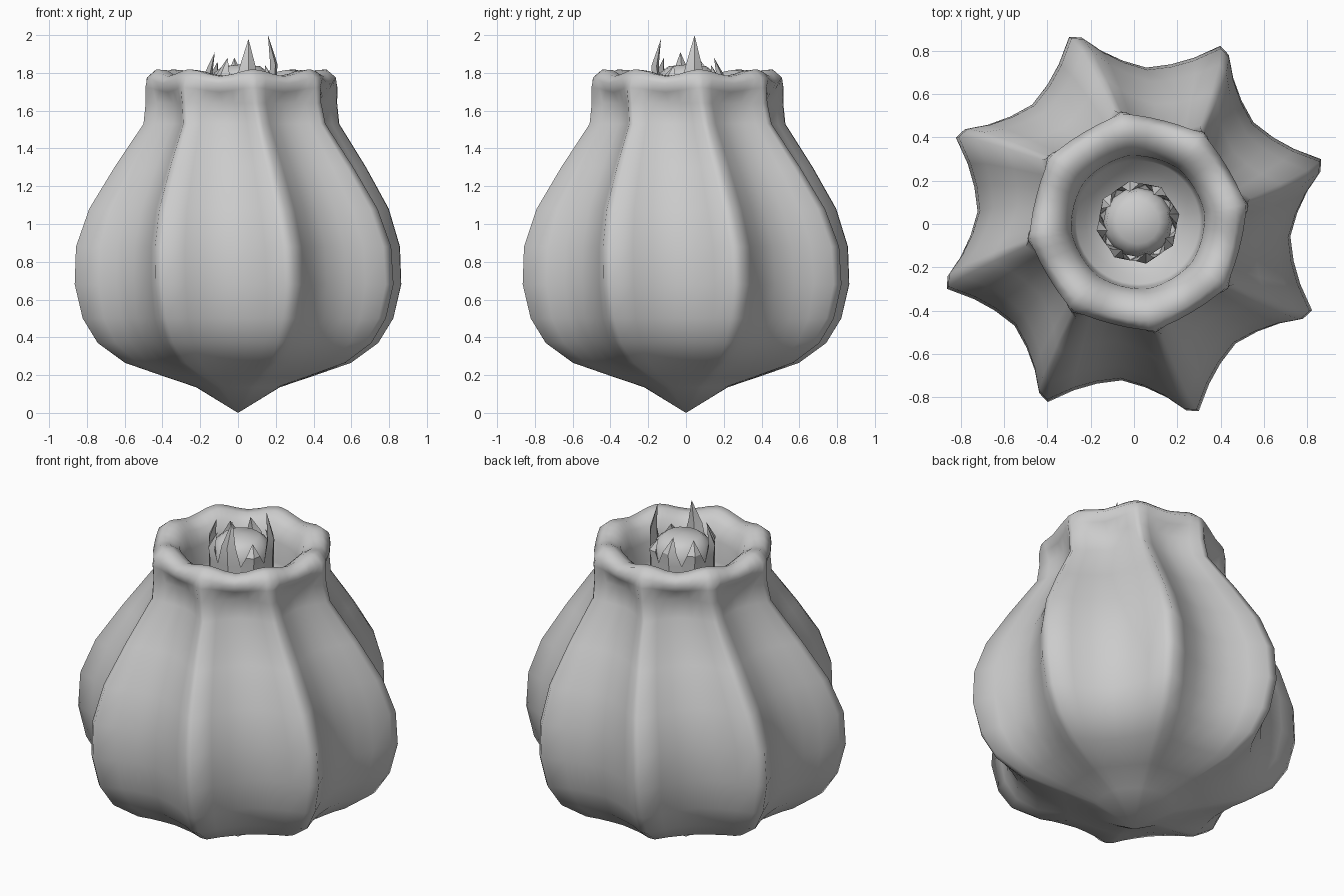
import bpy, bmesh, math
from mathutils import Vector

if "Cube" in bpy.data.objects:
    bpy.data.objects.remove(bpy.data.objects["Cube"])

LOBES = 8


def finish(name, bm, angle):
    bmesh.ops.recalc_face_normals(bm, faces=bm.faces[:])
    me = bpy.data.meshes.new(name)
    bm.to_mesh(me)
    bm.free()
    ob = bpy.data.objects.new(name, me)
    bpy.context.collection.objects.link(ob)
    bpy.ops.object.select_all(action='DESELECT')
    ob.select_set(True)
    bpy.context.view_layer.objects.active = ob
    bpy.ops.object.shade_smooth_by_angle(angle=math.radians(angle))
    return ob


def skin(bm, rings):
    # join successive closed rings; a one-vertex ring is a pole
    for a, b in zip(rings, rings[1:]):
        n = max(len(a), len(b))
        for i in range(n):
            j = (i + 1) % n
            if len(a) == 1:
                bm.faces.new((a[0], b[j], b[i]))
            elif len(b) == 1:
                bm.faces.new((a[i], a[j], b[0]))
            else:
                bm.faces.new((a[i], a[j], b[j], b[i]))


# Ribbed pod: (z, ridge radius, valley radius, ridge angle in degrees, rim wave)
profile = [
    (0.00, 0, 0, 18, 0),
    (0.135, 0.225, 0.22, 18, 0),
    (0.19, 0.40, 0.375, 18, 0),
    (0.265, 0.63, 0.545, 18, 0),
    (0.37, 0.785, 0.65, 18, 0),
    (0.50, 0.87, 0.705, 18, 0),
    (0.68, 0.915, 0.725, 18, 0),
    (0.88, 0.905, 0.715, 17.5, 0),
    (1.08, 0.83, 0.66, 16, 0),
    (1.30, 0.69, 0.555, 14, 0),
    (1.53, 0.53, 0.435, 11, 0),
    (1.64, 0.515, 0.425, 9, 0),
    (1.71, 0.515, 0.455, 8, 0.012),
    (1.76, 0.505, 0.485, 8, 0.016),
    (1.80, 0.455, 0.45, 8, 0.018),
    (1.80, 0.40, 0.395, 8, 0.015),
    (1.765, 0.345, 0.34, 8, 0.01),
    (1.68, 0.31, 0.305, 8, 0),
    (1.56, 0.30, 0.30, 8, 0),
    (1.50, 0.285, 0.285, 8, 0),
    (1.48, 0.24, 0.24, 8, 0),
    (1.38, 0.20, 0.20, 8, 0),
    (1.36, 0, 0, 8, 0),
]
# angular steps across one lobe, with the share of ridge height at each
steps = [(-0.10, 0.9), (0.05, 1.0), (0.32, 0.48), (0.62, 0.17),
         (1.0, 0.0), (1.38, 0.17), (1.68, 0.48)]
NECK = Vector((0.018, 0.008, 0))  # the neck leans slightly off centre
bm = bmesh.new()
rings = []
for z, ridge, valley, turn, wave in profile:
    lean = NECK * min(1, max(0, (z - 0.9) / 0.6))
    if ridge == 0:
        rings.append([bm.verts.new(lean + Vector((0, 0, z)))])
        continue
    ring = []
    for k in range(LOBES):
        for s, f in steps:
            r = valley + (ridge - valley) * f
            a = math.radians(turn + 45 * k + 22.5 * s)
            dz = wave * math.cos(math.pi * s)
            ring.append(bm.verts.new(lean + Vector((r * math.cos(a), r * math.sin(a), z + dz))))
    rings.append(ring)
skin(bm, rings)
finish("ribbed_pod", bm, 100)

# Domed core standing in the mouth
bm = bmesh.new()
rings = []
for z, r in [(1.38, 0.16), (1.74, 0.16), (1.80, 0.145), (1.835, 0.10)]:
    rings.append([bm.verts.new(NECK + Vector((r * math.cos(math.tau * i / 16),
                                              r * math.sin(math.tau * i / 16), z)))
                  for i in range(16)])
rings.append([bm.verts.new(NECK + Vector((0, 0, 1.845)))])
skin(bm, rings)
finish("core", bm, 50)

# Pointed teeth wrapped around the core
heights = [2.0, 1.84, 1.88, 1.86, 1.91, 1.88, 1.98, 1.84]
bm = bmesh.new()
for k, h in enumerate(heights):
    a = math.radians(11 + 45 * k)
    out = Vector((math.cos(a), math.sin(a), 0))
    side = Vector((-math.sin(a), math.cos(a), 0))
    rings = []
    for z, w, r in [(1.40, 0.07, 0.162), (1.72, 0.07, 0.166),
                    (1.72 + (h - 1.72) * 0.45, 0.042, 0.175)]:
        c = NECK + out * r + Vector((0, 0, z))
        rings.append([bm.verts.new(c + p) for p in
                      (side * w, out * 0.02, -side * w, -out * 0.02)])
    rings.append([bm.verts.new(NECK + out * 0.145 + side * 0.01 + Vector((0, 0, h)))])
    skin(bm, rings)
finish("core_teeth", bm, 30)
